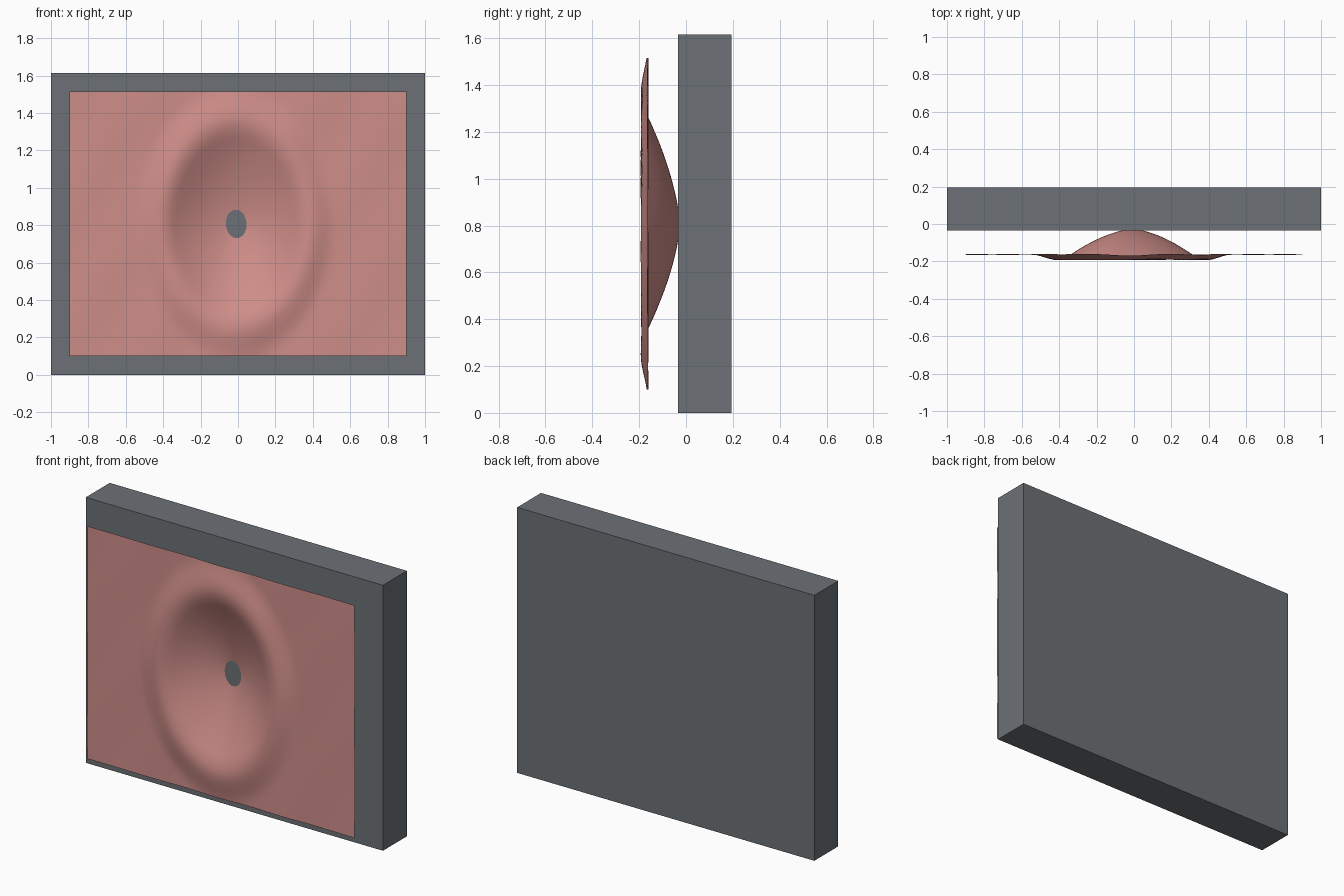
import bpy, bmesh, math

if "Cube" in bpy.data.objects:
    bpy.data.objects.remove(bpy.data.objects["Cube"])

CX, CZ = -0.012, 0.81      # centre of the hollow
STRETCH = 1.4              # hollow is taller than wide


def smooth(t):
    t = max(0.0, min(1.0, t))
    return t * t * (3 - 2 * t)


def depth(x, z):
    """y position of the sheet: bowl, raised rim, then a gently rippled flat."""
    r = math.hypot(x - CX, (z - CZ) / STRETCH)
    if r < 0.34:
        y = -0.023 - 0.137 * (r / 0.32) ** 1.5
    elif r < 0.40:
        t = (r - 0.34) / 0.06
        y = -0.173 - 0.018 * math.sin(t * math.pi / 2)
    else:
        y = -0.191 + 0.028 * smooth((r - 0.40) / 0.13)
    return y + 0.002 * math.sin(13 * x - 9 * z) + 0.0008 * math.sin(17 * x + 5)


# backing slab
bpy.ops.mesh.primitive_cube_add(size=1, location=(0, 0.08, 0.8075))
slab = bpy.context.object
slab.name = "backing_slab"
slab.scale = (2.0, 0.23, 1.615)
bpy.ops.object.transform_apply(location=False, rotation=False, scale=True)
grey = bpy.data.materials.new("slab_grey")
grey.diffuse_color = (0.15, 0.165, 0.18, 1)
grey.use_nodes = True
grey.node_tree.nodes["Principled BSDF"].inputs["Base Color"].default_value = grey.diffuse_color
slab.data.materials.append(grey)

# thin sheet with an oval hollow
bm = bmesh.new()
NX, NZ = 72, 56
grid = []
for j in range(NZ + 1):
    z = 0.10 + 1.415 * j / NZ
    row = []
    for i in range(NX + 1):
        x = -0.9 + 1.8 * i / NX
        row.append(bm.verts.new((x, depth(x, z), z)))
    grid.append(row)
for j in range(NZ):
    for i in range(NX):
        bm.faces.new((grid[j][i], grid[j][i + 1], grid[j + 1][i + 1], grid[j + 1][i]))
mesh = bpy.data.meshes.new("hollowed_sheet")
bm.to_mesh(mesh)
bm.free()
mesh.shade_smooth()
pink = bpy.data.materials.new("sheet_pink")
pink.diffuse_color = (0.62, 0.27, 0.25, 1)
pink.use_nodes = True
pink.node_tree.nodes["Principled BSDF"].inputs["Base Color"].default_value = pink.diffuse_color
mesh.materials.append(pink)
sheet = bpy.data.objects.new("hollowed_sheet", mesh)
bpy.context.collection.objects.link(sheet)
